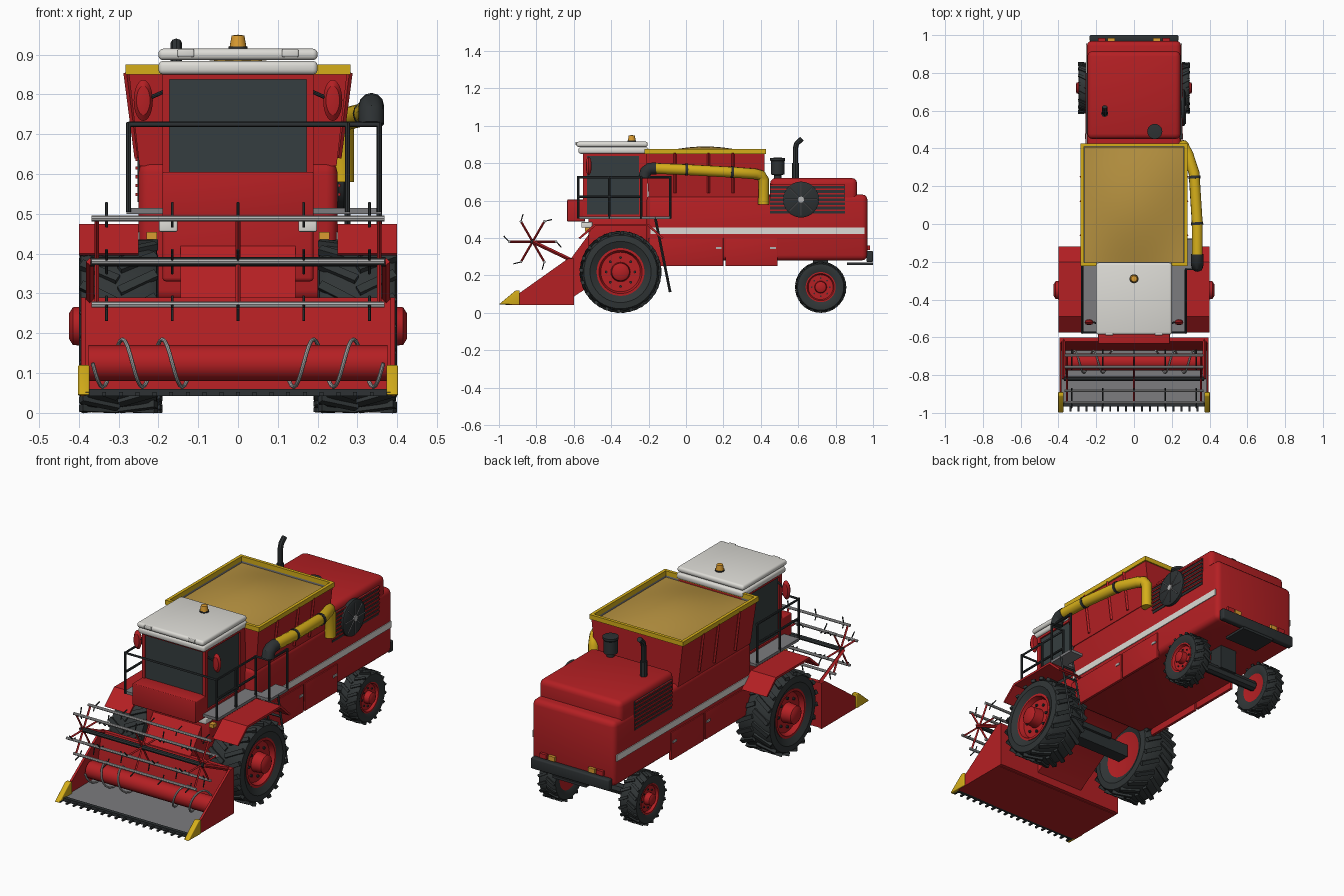
import bpy, bmesh, math
from math import sin, cos, pi, radians
from mathutils import Matrix, Vector

if "Cube" in bpy.data.objects:
    bpy.data.objects.remove(bpy.data.objects["Cube"])


def material(name, *rgb):
    m = bpy.data.materials.new(name)
    m.use_nodes = True
    m.diffuse_color = (*rgb, 1)
    m.node_tree.nodes["Principled BSDF"].inputs["Base Color"].default_value = (*rgb, 1)
    return m


RED = material("red paint", 0.46, 0.014, 0.017)
DARK = material("dark metal", 0.026, 0.031, 0.033)
TYRE = material("tyre rubber", 0.03, 0.036, 0.037)
GLASS = material("tinted glass", 0.036, 0.048, 0.05)
WHITE = material("off white", 0.72, 0.71, 0.67)
STEEL = material("light steel", 0.45, 0.45, 0.45)
GREY = material("grey plate", 0.2, 0.2, 0.21)
YELLOW = material("yellow paint", 0.66, 0.42, 0.01)
GRAIN = material("grain", 0.46, 0.28, 0.05)
AMBER = material("amber lamp", 0.7, 0.33, 0.03)


def finish(name, bm, *mats, bevel=0.0, seg=3):
    if bevel:
        bmesh.ops.bevel(bm, geom=bm.edges[:], offset=bevel, segments=seg, profile=0.5, affect='EDGES')
    bmesh.ops.recalc_face_normals(bm, faces=bm.faces[:])
    for f in bm.faces:
        f.smooth = True
    for e in bm.edges:
        e.smooth = len(e.link_faces) == 2 and e.calc_face_angle(0) < radians(35)
    me = bpy.data.meshes.new(name)
    bm.to_mesh(me)
    bm.free()
    for m in mats:
        me.materials.append(m)
    ob = bpy.data.objects.new(name, me)
    bpy.context.collection.objects.link(ob)
    return ob


def add_box(bm, x, y, z):
    size = Matrix.Diagonal((x[1] - x[0], y[1] - y[0], z[1] - z[0], 1))
    mid = Matrix.Translation((sum(x) / 2, sum(y) / 2, sum(z) / 2))
    bmesh.ops.create_cube(bm, size=1, matrix=mid @ size)


def box(name, x, y, z, mat, bevel=0.0):
    bm = bmesh.new()
    add_box(bm, x, y, z)
    return finish(name, bm, mat, bevel=bevel)


def boxes(name, items, mat):
    bm = bmesh.new()
    for it in items:
        add_box(bm, *it)
    return finish(name, bm, mat)


def prism(name, profile, x, mat, bevel=0.0):
    """Extrude a (y, z) outline along x."""
    bm = bmesh.new()
    f = bm.faces.new([bm.verts.new((x[0], y, z)) for y, z in profile])
    ext = bmesh.ops.extrude_face_region(bm, geom=[f])
    bmesh.ops.translate(bm, vec=(x[1] - x[0], 0, 0), verts=[v for v in ext["geom"] if isinstance(v, bmesh.types.BMVert)])
    return finish(name, bm, mat, bevel=bevel)


def lathe(name, profile, centre, axis, mat, seg=40):
    """Turn a (radius, height) outline around an axis."""
    bm = bmesh.new()
    vs = [bm.verts.new((r, 0, h)) for r, h in profile]
    es = [bm.edges.new(p) for p in zip(vs, vs[1:])]
    bmesh.ops.spin(bm, geom=vs + es, axis=(0, 0, 1), cent=(0, 0, 0), angle=2 * pi, steps=seg)
    bmesh.ops.remove_doubles(bm, verts=bm.verts[:], dist=1e-5)
    rot = Vector((0, 0, 1)).rotation_difference(Vector(axis)).to_matrix().to_4x4()
    bm.transform(Matrix.Translation(centre) @ rot)
    return finish(name, bm, mat)


def tubes(name, paths, r, mat, res=2):
    cu = bpy.data.curves.new(name, 'CURVE')
    cu.dimensions, cu.bevel_depth, cu.bevel_resolution, cu.use_fill_caps = '3D', r, res, True
    for p in paths:
        sp = cu.splines.new('POLY')
        sp.points.add(len(p) - 1)
        for pt, co in zip(sp.points, p):
            pt.co = (*co, 1)
    tmp = bpy.data.objects.new(name, cu)
    bpy.context.collection.objects.link(tmp)
    bpy.context.view_layer.update()
    me = bpy.data.meshes.new_from_object(tmp.evaluated_get(bpy.context.evaluated_depsgraph_get()))
    bpy.data.objects.remove(tmp)
    bm = bmesh.new()
    bm.from_mesh(me)
    return finish(name, bm, mat)


def span(s, a, b):
    return tuple(sorted((s * a, s * b)))


# Wheels: tyre with chevron lugs, dished rim, hub and bolts
def wheel(name, s, x_in, x_out, y, r, lugs):
    w, c = (x_out - x_in) / 2, (s * (x_in + x_out) / 2, y, r)
    q = r * 0.57
    lathe(name + "_tyre", [(q, -w * .8), (r * .75, -w), (r * .9, -w * .95), (r * .95, -w * .75), (r * .95, w * .75),
                           (r * .9, w * .95), (r * .75, w), (q, w * .8), (q, -w * .8)], c, (s, 0, 0), TYRE)
    bm = bmesh.new()
    for i in range(lugs):
        for side in (-1, 1):
            a = 2 * pi * (i + side * .25) / lugs
            bmesh.ops.create_cube(bm, size=1, matrix=Matrix.Translation(c) @ Matrix.Rotation(a, 4, 'X')
                                  @ Matrix.Translation((side * w * .48, 0, r * .955))
                                  @ Matrix.Rotation(side * .5, 4, 'Z') @ Matrix.Diagonal((w * 1.05, r * .1, r * .08, 1)))
    finish(name + "_lugs", bm, TYRE)
    lathe(name + "_rim", [(0, -w * .6), (q, -w * .8), (q * 1.03, w * .85), (q * .93, w * .86), (q * .85, w * .6), (q * .42, w * .6),
                          (q * .38, w * 1.15), (q * .25, w * 1.25), (0, w * 1.25)], c, (s, 0, 0), RED)
    for i in range(8):
        a = i * pi / 4
        lathe(name + "_bolt", [(q * .06, 0), (q * .06, w * .1), (0, w * .1)],
              (c[0] + s * w * .59, y + q * .62 * cos(a), r + q * .62 * sin(a)), (s, 0, 0), DARK, 8)


for s, side in ((-1, "right"), (1, "left")):
    wheel(side + "_front_wheel", s, 0.2, 0.4, -0.35, 0.218, 20)
    wheel(side + "_rear_wheel", s, 0.19, 0.295, 0.72, 0.137, 18)
    # Bent sheet fender
    prism(side + "_fender", [(-.575, .4), (-.49, .475), (-.2, .475), (-.12, .4), (-.13, .395), (-.205, .463), (-.485, .463), (-.565, .395)],
          span(s, .25, .4), RED)
    # Side skirts, stripe, latches
    for a, b in ((-.2, .2), (.21, .49)):
        box(side + "_skirt", span(s, .24, .256), (a, b), (.25, .4), RED, .003)
        box(side + "_latch", span(s, .255, .26), (b - .04, b - .01), (.34, .352), STEEL)
    box(side + "_stripe", span(s, .248, .254), (-.19, .955), (.42, .455), WHITE)
    # Engine grille with slats
    g0, g1 = (.45, .85) if s > 0 else (.48, .8)
    box(side + "_grille", span(s, .24, .253), (g0, g1), (.53, .685), DARK)
    boxes(side + "_slats", [(span(s, .25, .258), (g0, g1), (.545 + i * .022, .553 + i * .022)) for i in range(7)], RED)
    # Tank ribs
    tubes(side + "_tank_ribs", [[(s * .252, y, .64), (s * .28, y, .855)] for y in (-.06, .12, .25)], .008, RED, 0)
    # Platform, mirror, lamps
    box(side + "_platform", span(s, .18, .28), (-.57, -.2), (.5, .515), GREY)
    mirror = lathe(side + "_mirror", [(0, -.016), (.017, -.012), (.024, 0), (.017, .012), (0, .016)], (0, 0, 0), (0, 1, 0), RED, 24)
    mirror.scale, mirror.location = (1, 1, 2.15), (s * .238, -.52, .785)
    tubes(side + "_mirror_arm", [[(s * .18, -.53, .81), (s * .235, -.515, .785)]], .005, DARK)
    box(side + "_headlight", span(s, .152, .198), (-.56, -.5), (.455, .485), WHITE, .004)
    box(side + "_indicator", span(s, .203, .23), (-.54, -.51), (.435, .455), AMBER)
    box(side + "_roof_light", span(s, .11, .152), (-.59, -.55), (.894, .914), WHITE, .004)
    box(side + "_brake_lamp", span(s, .15, .19), (.965, .985), (.335, .36), RED)
    box(side + "_tail_indicator", span(s, .1, .14), (.965, .985), (.335, .36), AMBER)

# Axles
box("front_axle", (-.22, .22), (-.385, -.315), (.19, .26), DARK)
box("front_axle_mount", (-.1, .1), (-.4, -.3), (.25, .36), DARK)
tubes("rear_axle", [[(-.2, .72, .145), (.2, .72, .145)]], .028, DARK)
box("rear_axle_mount", (-.05, .05), (.68, .76), (.15, .3), DARK)

# Body and engine hood
box("body", (-.25, .25), (-.21, .97), (.28, .632), RED, .028)
box("engine_hood", (-.247, .247), (.45, .915), (.55, .72), RED, .028)
lathe("fan_screen", [(.096, 0), (.096, .018), (.085, .024), (0, .024)], (.248, .615, .605), (1, 0, 0), DARK)
tubes("fan_spokes", [[(.274, .615, .605), (.274, .615 + .085 * cos(i * pi / 4), .605 + .085 * sin(i * pi / 4))] for i in range(8)], .0025, GREY)
lathe("fan_hub", [(.016, 0), (.016, .008), (0, .008)], (.271, .615, .605), (1, 0, 0), STEEL, 16)
tubes("exhaust", [[(-.155, .585, .71), (-.155, .585, .88), (-.155, .592, .905), (-.155, .62, .93)]], .014, DARK)
tubes("exhaust_sleeve", [[(-.155, .585, .72), (-.155, .585, .8)]], .019, DARK)
lathe("air_intake", [(.02, 0), (.02, .02), (.036, .025), (.036, .095), (.04, .1), (.04, .112), (0, .116)], (.11, .49, .715), (0, 0, 1), DARK, 24)

# Rear bumper and hitch
box("bumper", (-.235, .235), (.965, 1.0), (.27, .33), DARK, .008)
box("hitch_bar", (-.1, .1), (.86, 1.0), (.255, .268), DARK)

# Grain tank: flared box with recessed top
bm = bmesh.new()
add_box(bm, (-.275, .275), (-.215, .42), (.62, .86))
for v in bm.verts:
    if v.co.z < .7:
        v.co.x *= .9
        v.co.y = max(v.co.y, -.2)
top = max(bm.faces, key=lambda f: f.calc_center_median().z)
bmesh.ops.inset_region(bm, faces=[top], thickness=.014)
bm.faces.ensure_lookup_table()
down = bmesh.ops.extrude_face_region(bm, geom=[top])
bmesh.ops.translate(bm, vec=(0, 0, -.04), verts=[v for v in down["geom"] if isinstance(v, bmesh.types.BMVert)])
bmesh.ops.delete(bm, geom=[top], context='FACES_ONLY')
for f in bm.faces:
    c = f.calc_center_median()
    f.material_index = int(c.z > .8)
finish("grain_tank", bm, RED, GREY)
boxes("tank_rim", [(span(s, .265, .282), (-.222, .427), (.85, .875)) for s in (-1, 1)]
      + [((-.282, .282), y, (.85, .875)) for y in ((-.222, -.205), (.41, .427))], YELLOW)
bm = bmesh.new()
bmesh.ops.create_grid(bm, x_segments=16, y_segments=16, size=1)
for v in bm.verts:
    h = cos(v.co.x * pi / 2) * cos(v.co.y * pi / 2)
    v.co = (v.co.x * .262, .1025 + v.co.y * .305, .842 + .047 * h)
finish("grain_heap", bm, GRAIN)

# Cab: red frame, inset glass, two-layer roof, beacon
box("cab_base", (-.19, .19), (-.52, -.2), (.33, .52), RED, .01)
box("cab_glass", (-.182, .182), (-.546, -.215), (.51, .86), GLASS)
boxes("cab_frame", [(span(s, .172, .19), y, (.5, .86)) for s in (-1, 1) for y in ((-.552, -.53), (-.25, -.205))]
      + [((-.19, .19), (-.552, -.205), z) for z in ((.5, .525), (.838, .86))], RED)
box("cab_front_box", (-.19, .19), (-.635, -.54), (.488, .605), RED, .004)
box("roof_lower", (-.2, .2), (-.575, -.2), (.85, .884), WHITE, .012)
box("roof_upper", (-.2, .2), (-.585, -.205), (.886, .915), WHITE, .012)
lathe("beacon_base", [(.024, 0), (.024, .008), (0, .008)], (0, -.29, .913), (0, 0, 1), DARK, 20)
lathe("beacon", [(.021, 0), (.016, .028), (0, .03)], (0, -.29, .92), (0, 0, 1), AMBER, 20)

# Walkway, railings and ladder
box("ladder_landing", (.28, .36), (-.24, -.08), (.5, .515), GREY)
outline = [(-.275, -.21), (-.275, -.575), (.275, -.575), (.275, -.24), (.355, -.24), (.355, -.085)]
posts = [p for p in outline if p != (-.275, -.21)] + [(-.275, -.41), (-.275, -.22), (.275, -.41)]
tubes("railing", [[(x, y, .725) for x, y in outline]] + [[(x, y, .505), (x, y, .73)] for x, y in posts]
      + [[(s * .275, -.575, .62), (s * .275, -.24, .62)] for s in (-1, 1)], .0065, DARK)
rungs = [i / 6 for i in range(1, 7)]
tubes("ladder", [[(x, -.165, .51), (x, -.085, .11)] for x in (.275, .355)]
      + [[(.275, -.165 + .08 * t, .51 - .39 * t), (.355, -.165 + .08 * t, .51 - .39 * t)] for t in rungs], .007, DARK, 0)

# Unloading pipe
tubes("unloading_pipe", [[(.262, .415, .58), (.262, .415, .71), (.268, .4, .735), (.285, .37, .742), (.318, .27, .75), (.335, 0, .765), (.335, -.17, .772)]],
      .029, YELLOW, 4)
tubes("pipe_clamps", [[(.32, .255, .751), (.321, .24, .752)], [(.334, .01, .765), (.335, -.005, .765)]], .032, DARK, 4)
tubes("pipe_spout", [[(.335, -.16, .772), (.335, -.195, .77), (.335, -.215, .755), (.335, -.222, .725)]], .032, DARK, 4)

# Feeder house and header
prism("feeder_house", [(-.615, .29), (-.46, .5), (-.2, .5), (-.2, .3), (-.3, .28), (-.61, .08)], (-.145, .145), RED)
prism("header_back", [(-.6, .045), (-.6, .29), (-.622, .29), (-.67, .06), (-.67, .045)], (-.39, .39), RED)
box("header_pan", (-.388, .388), (-.95, -.62), (.042, .05), RED)
box("header_floor", (-.383, .383), (-.95, -.64), (.05, .056), GREY)
box("cutter_bar", (-.385, .385), (-.965, -.945), (.042, .06), DARK)
boxes("cutter_teeth", [((i * .042 - .005, i * .042 + .005), (-.992, -.95), (.043, .052)) for i in range(-9, 10)], DARK)
tubes("auger", [[(-.375, -.73, .125), (.375, -.73, .125)]], .045, RED, 6)
turns = [i / 16 for i in range(41)]
tubes("auger_flights", [[(s * (.365 - .1 * t), -.73 - .06 * cos(2 * pi * t), .125 - .06 * sin(2 * pi * t)) for t in turns] for s in (-1, 1)],
      .005, STEEL)
for s, side in ((-1, "right"), (1, "left")):
    prism(side + "_header_side", [(-.94, .042), (-.6, .042), (-.6, .29), (-.63, .29), (-.94, .07)], span(s, .383, .395), RED)
    prism(side + "_divider", [(-1.0, .045), (-.89, .043), (-.89, .12), (-.91, .12)], span(s, .373, .402), YELLOW, .004)
    tubes(side + "_reel_arm", [[(s * .372, -.61, .28), (s * .372, -.82, .38)]], .01, RED, 0)

# Reel: shaft, spiders, bars and tines
RY, RZ, RR = -.82, .38, .125
tubes("reel_shaft", [[(-.37, RY, RZ), (.37, RY, RZ)]], .012, DARK)
angles = [i * pi / 3 for i in range(6)]


def rim(x, a, r=RR, bend=0.0):
    y, z = RY + RR * cos(a), RZ + RR * sin(a)
    return (x, y + bend * cos(a - .8), z + bend * sin(a - .8)) if bend else (x, RY + r * cos(a), RZ + r * sin(a))


tubes("reel_spiders", [[(x, RY, RZ), rim(x, a)] for x in (-.355, 0, .355) for a in angles], .006, RED, 0)
tubes("reel_bars", [[rim(-.368, a), rim(.368, a)] for a in angles], .0075, STEEL)
tubes("reel_tines", [[rim(x, a, RR - .025), rim(x, a), rim(x, a, bend=.042)] for x in (-.33, -.165, 0, .165, .33) for a in angles], .0035, DARK, 1)
